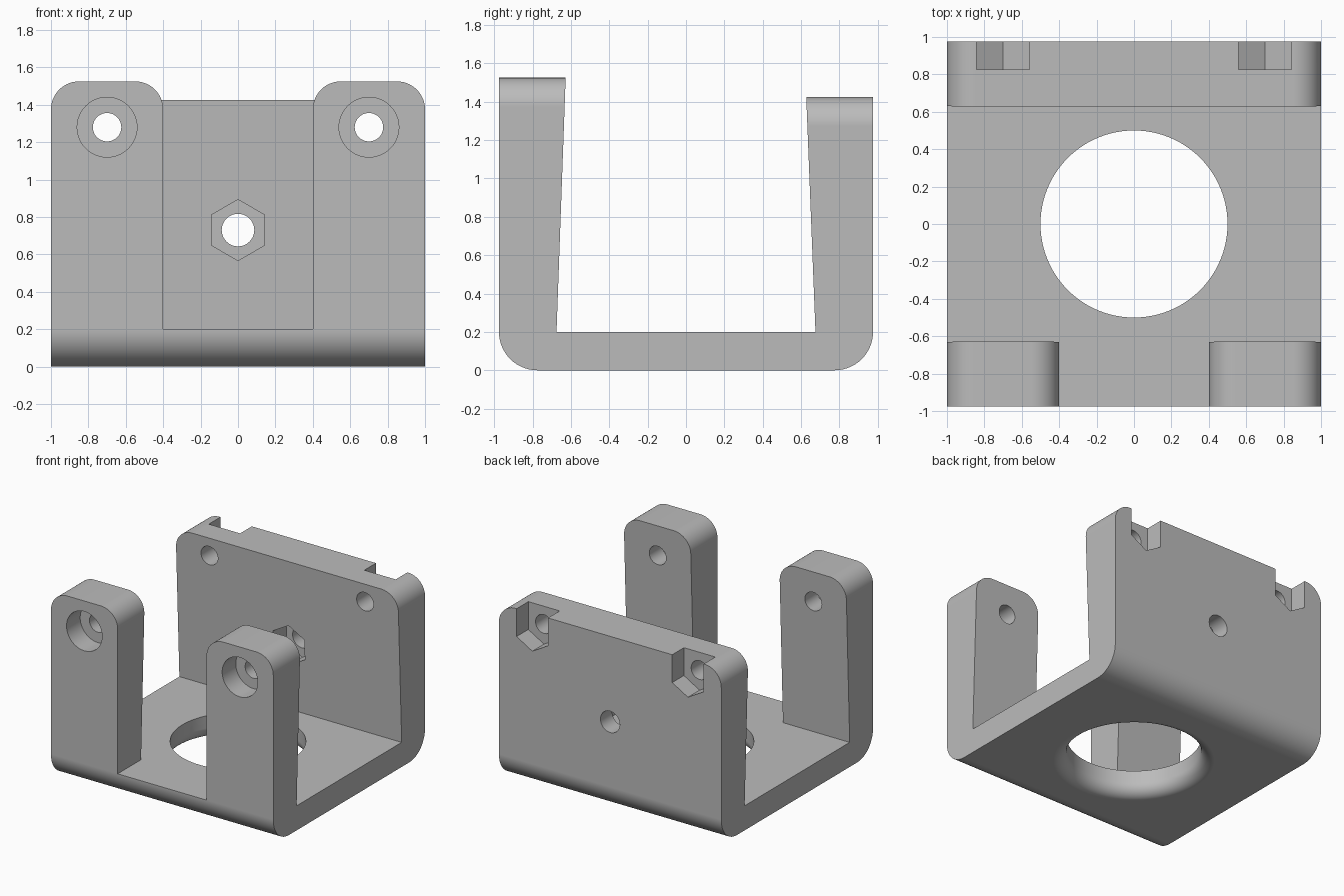
import bpy, bmesh
from math import pi, sin, cos, radians

if "Cube" in bpy.data.objects:
    bpy.data.objects.remove(bpy.data.objects["Cube"])

grey = bpy.data.materials.new("plain_grey")
grey.use_nodes = True
grey.diffuse_color = (0.5, 0.5, 0.5, 1)
grey.node_tree.nodes["Principled BSDF"].inputs["Base Color"].default_value = (0.5, 0.5, 0.5, 1)


def arc(u, v, r, start, end, n=14):
    """Points on a circular arc, angles in degrees."""
    steps = [radians(start + (end - start) * i / n) for i in range(n + 1)]
    return [(u + r * cos(a), v + r * sin(a)) for a in steps]


def prism(name, outline, place, low, high):
    """Extrude a 2D outline; place(u, v, depth) gives the 3D point."""
    bm = bmesh.new()
    rings = [[bm.verts.new(place(u, v, d)) for u, v in outline] for d in (low, high)]
    n = len(outline)
    for ring in rings:
        bm.faces.new(ring)
    for i in range(n):
        j = (i + 1) % n
        bm.faces.new((rings[0][i], rings[0][j], rings[1][j], rings[1][i]))
    bmesh.ops.recalc_face_normals(bm, faces=bm.faces)
    mesh = bpy.data.meshes.new(name)
    bm.to_mesh(mesh)
    bm.free()
    obj = bpy.data.objects.new(name, mesh)
    bpy.context.collection.objects.link(obj)
    mesh.materials.append(grey)
    return obj


def along_x(u, v, d):
    return (d, u, v)


def along_y(u, v, d):
    return (u, d, v)


def circle(x, z, r, n=48):
    return arc(x, z, r, 0, 360, n)[:-1]


def hexagon(x, z, r):
    return arc(x, z, r, 90, 450, 6)[:-1]


# U-shaped channel with tapered walls, left tall for trimming
HIGH = 1.7
profile = (arc(-0.775, 0.2, 0.2, 180, 270) + arc(0.775, 0.2, 0.2, 270, 360)
           + [(0.975, HIGH), (0.616, HIGH), (0.675, 0.2),
              (-0.675, 0.2), (-0.621, HIGH), (-0.975, HIGH)])
body = prism("bracket_body", profile, along_x, -1, 1)

cutters = []

# Front trim: leaves two posts with rounded tops
post = arc(0.55, 1.375, 0.15, 180, 90) + arc(0.85, 1.375, 0.15, 90, 0)
right_side = [(0.4, 0.2)] + post + [(1.1, 1.375), (1.1, 2)]
left_side = [(-x, z) for x, z in reversed(right_side)]
cutters.append(prism("front_trim", left_side + right_side, along_y, -1.1, -0.4))

# Back trim: rounded upper corners
corner = arc(0.85, 1.275, 0.15, 90, 0) + [(1.1, 1.275), (1.1, 2)]
mirrored = [(-x, z) for x, z in reversed(corner)]
cutters.append(prism("back_trim", mirrored + corner, along_y, 0.4, 1.1))

for side in (-1, 1):
    x = 0.7 * side
    # Bolt holes through both walls, with counterbores in the posts
    cutters.append(prism("bolt_hole", circle(x, 1.28, 0.076), along_y, -1.2, 1.2))
    cutters.append(prism("counterbore", circle(x, 1.28, 0.16), along_y, -1.2, -0.8))
    # Nut slots open to the top of the back wall
    h = hexagon(x, 1.28, 0.163)
    slot = [(h[1][0], 2), h[1], h[2], h[3], h[4], h[5], (h[5][0], 2)]
    slot = [p for i, p in enumerate(slot) if i not in (1, 5)]
    cutters.append(prism("nut_slot", slot, along_y, 0.825, 1.2))

# Middle hole of the back wall with a hexagonal pocket inside
cutters.append(prism("middle_hole", circle(0, 0.73, 0.087), along_y, 0.4, 1.2))
cutters.append(prism("nut_pocket", hexagon(0, 0.73, 0.163), along_y, 0.4, 0.825))

# Floor opening, flared by a fillet on the underside
flare = [(0.6, -0.1)] + arc(0.6, 0.1, 0.1, 270, 180, 10) + [(0.5, 0.4)]
N = 96
bm = bmesh.new()
rings = [[bm.verts.new((r * cos(2 * pi * i / N), r * sin(2 * pi * i / N), z))
          for i in range(N)] for r, z in flare]
for a, b in zip(rings, rings[1:]):
    for i in range(N):
        j = (i + 1) % N
        bm.faces.new((a[i], a[j], b[j], b[i]))
bm.faces.new(rings[0])
bm.faces.new(rings[-1])
bmesh.ops.recalc_face_normals(bm, faces=bm.faces)
mesh = bpy.data.meshes.new("floor_opening")
bm.to_mesh(mesh)
bm.free()
mesh.materials.append(grey)
opening = bpy.data.objects.new("floor_opening", mesh)
bpy.context.collection.objects.link(opening)
cutters.append(opening)

# Cut everything out, then drop the cutters
bpy.ops.object.select_all(action="DESELECT")
bpy.context.view_layer.objects.active = body
body.select_set(True)
for cutter in cutters:
    cutter.hide_render = True
    mod = body.modifiers.new(cutter.name, "BOOLEAN")
    mod.operation = "DIFFERENCE"
    mod.solver = "EXACT"
    mod.object = cutter
    bpy.ops.object.modifier_apply(modifier=mod.name)
for cutter in cutters:
    bpy.data.objects.remove(cutter)

# Smooth fillets, crisp edges, flat planes
bpy.ops.object.shade_smooth_by_angle(angle=radians(25))
weighted = body.modifiers.new("flat_planes", "WEIGHTED_NORMAL")
weighted.keep_sharp = True
